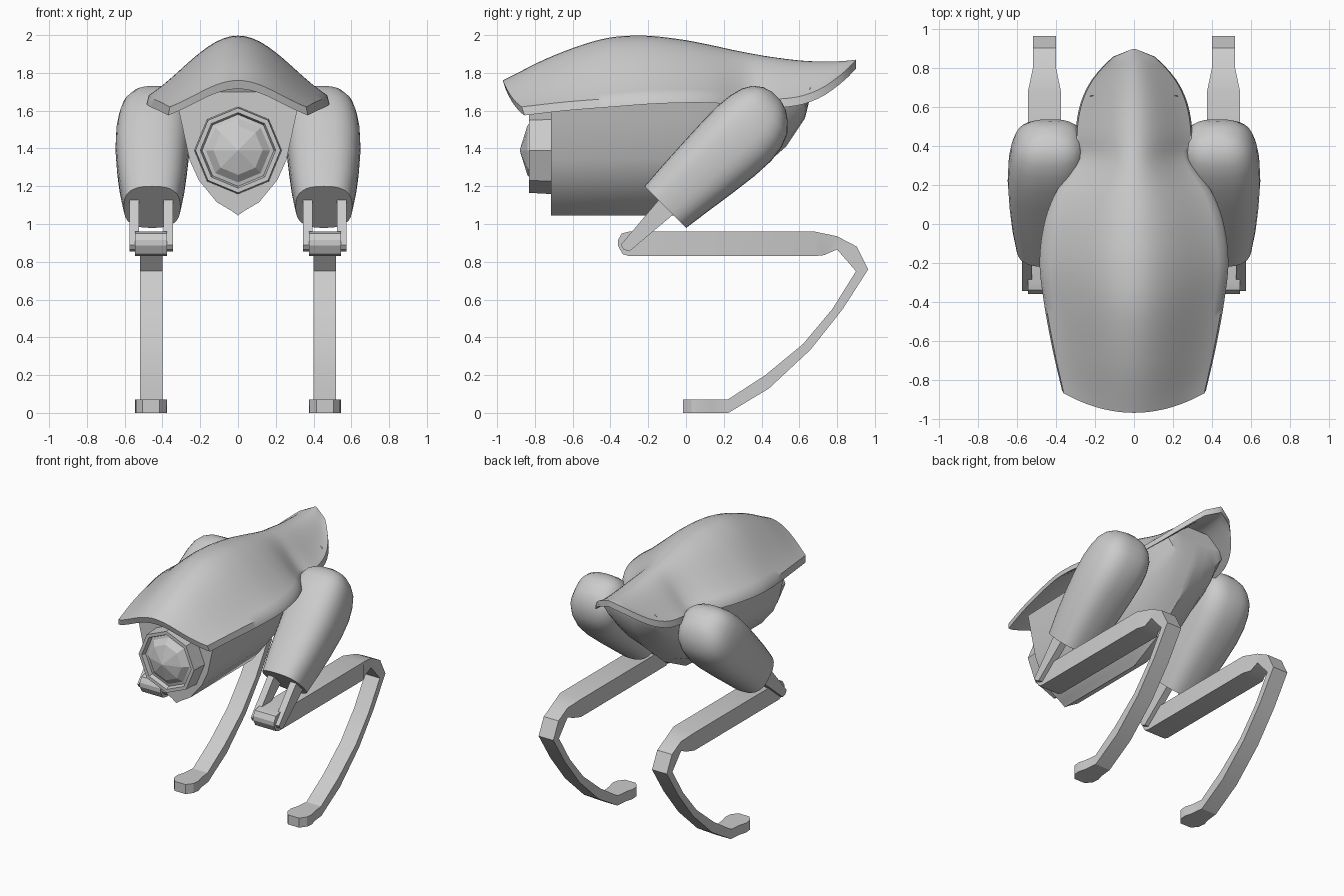
import bpy, bmesh, math
from mathutils import Vector

if "Cube" in bpy.data.objects:
    bpy.data.objects.remove(bpy.data.objects["Cube"])

grey = bpy.data.materials.new("light_grey")
grey.diffuse_color = (0.6, 0.6, 0.6, 1)
grey.use_nodes = True
grey.node_tree.nodes["Principled BSDF"].inputs["Base Color"].default_value = grey.diffuse_color


def finish(name, bm, angle=30):
    """Turn a bmesh into a named, shaded object."""
    bmesh.ops.remove_doubles(bm, verts=bm.verts, dist=1e-4)
    bmesh.ops.recalc_face_normals(bm, faces=bm.faces)
    me = bpy.data.meshes.new(name)
    bm.to_mesh(me)
    bm.free()
    me.materials.append(grey)
    ob = bpy.data.objects.new(name, me)
    bpy.context.collection.objects.link(ob)
    bpy.ops.object.select_all(action='DESELECT')
    ob.select_set(True)
    bpy.context.view_layer.objects.active = ob
    bpy.ops.object.shade_smooth_by_angle(angle=math.radians(angle))
    return ob


def loft(name, rings, angle=30):
    """Skin closed rings of points and cap both ends."""
    bm = bmesh.new()
    vs = [[bm.verts.new(p) for p in r] for r in rings]
    n = len(vs[0])
    for a, b in zip(vs, vs[1:]):
        for i in range(n):
            j = (i + 1) % n
            bm.faces.new((a[i], a[j], b[j], b[i]))
    bm.faces.new(vs[0])
    bm.faces.new(vs[-1])
    return finish(name, bm, angle)


def smooth_at(table, y):
    """Cubic interpolation of table rows (y, values...)."""
    k = max(i for i in range(len(table) - 1) if table[i][0] <= y or i == 0)
    p = [table[min(max(k + d, 0), len(table) - 1)] for d in (-1, 0, 1, 2)]
    h = p[2][0] - p[1][0]
    t = (y - p[1][0]) / h
    out = []
    for c in range(1, len(p[1])):
        m1 = (p[2][c] - p[0][c]) / (p[2][0] - p[0][0]) * h
        m2 = (p[3][c] - p[1][c]) / (p[3][0] - p[1][0]) * h
        out.append((2*t**3 - 3*t**2 + 1) * p[1][c] + (t**3 - 2*t**2 + t) * m1
                   + (3*t**2 - 2*t**3) * p[2][c] + (t**3 - t**2) * m2)
    return out


# Shell: rows are y, half width, ridge height, edge height
SHELL = [(-.87, .37, 1.76, 1.62), (-.65, .42, 1.885, 1.645), (-.4, .465, 1.98, 1.665),
         (-.2, .485, 1.997, 1.68), (0, .46, 1.975, 1.687), (.15, .405, 1.945, 1.685),
         (.27, .325, 1.918, 1.675), (.35, .285, 1.902, 1.665), (.45, .3, 1.885, 1.66),
         (.6, .28, 1.866, 1.675), (.72, .23, 1.86, 1.72), (.82, .15, 1.862, 1.79),
         (.87, .09, 1.866, 1.835), (.9, .006, 1.87, 1.868)]
bm = bmesh.new()
NU, NV = 24, 44
top, low = [], []
for j in range(NV + 1):
    y = -.87 + 1.77 * j / NV
    w, ridge, edge = smooth_at(SHELL, y)
    a, b = [], []
    for i in range(NU + 1):
        u = 2 * i / NU - 1
        f = .5 * (1 - u * u) + .25 * (1 + math.cos(math.pi * u))
        yy = y - .1 * (1 - u * u) * (1 - j / NV) ** 3
        z = edge + (ridge - edge) * f
        a.append(bm.verts.new((w * u * .975, yy, z)))
        b.append(bm.verts.new((w * u, yy + .015 * (1 - j / NV), z - .045)))
    top.append(a)
    low.append(b)
for g in (top, low):
    for j in range(NV):
        for i in range(NU):
            bm.faces.new((g[j][i], g[j][i+1], g[j+1][i+1], g[j+1][i]))
rim = [(j, 0) for j in range(NV)] + [(NV, i) for i in range(NU)] \
    + [(j, NU) for j in range(NV, 0, -1)] + [(0, i) for i in range(NU, 0, -1)]
for (j, i), (k, l) in zip(rim, rim[1:] + rim[:1]):
    bm.faces.new((top[j][i], top[k][l], low[k][l], low[j][i]))
finish("shell", bm, 40)

# Body: keel-shaped section lofted to the rear; rows are y, keel height, width factor
KEEL = [(.1, .04), (.35, .12), (.65, .32), (.8, .5), (.94, .85), (1, 1)]
rings = []
for y, z0, k, z1 in [(-.715, 1.045, 1, 1.63), (0, 1.045, 1, 1.65), (.25, 1.17, 1, 1.65),
                     (.45, 1.34, .92, 1.66), (.53, 1.41, .85, 1.66), (.63, 1.56, .75, 1.68),
                     (.66, 1.68, .7, 1.72)]:
    half = [(.32 * k * x, z0 + (z1 - z0) * h) for x, h in KEEL]
    pts = [(0, z0)] + half + [(.12 * k, z1 + .07), (-.12 * k, z1 + .07)]
    pts += [(-x, z) for x, z in reversed(half)]
    rings.append([(x, y, z) for x, z in pts])
loft("body", rings, 25)

# Nose: eight-sided ring with a recessed faceted lens
rings = []
for r, y in [(.232, -.7), (.225, -.83), (.2, -.83), (.19, -.8), (.17, -.805),
             (.13, -.84), (.002, -.88)]:
    rings.append([(r * math.sin(math.pi * i / 4), y, 1.39 + r * math.cos(math.pi * i / 4))
                  for i in range(8)])
loft("nose_lens", rings, 12)

# Leg outline rows: outer y, z, inner y, z, half width
LEG = [(-.36, .915, -.36, .885, .085), (-.34, .95, -.335, .84, .085),
       (-.3, .96, -.3, .83, .085), (.68, .96, .68, .83, .085), (.8, .935, .73, .835, .06),
       (.905, .88, .8, .865, .06), (.965, .76, .9, .75, .06), (.83, .55, .775, .55, .06),
       (.66, .335, .62, .365, .06), (.44, .13, .42, .2, .06), (.225, 0, .22, .07, .06),
       (.13, 0, .13, .07, .07), (.08, 0, .08, .07, .085), (.03, 0, .03, .07, .08),
       (-.015, 0, -.015, .07, .045)]
# Thigh rows: distance along axis, side offset, half depth, centre x, half width
THIGH = [(0, .848, .156, .455, .15), (.15, .843, .172, .455, .172), (.3, .836, .187, .455, .186),
         (.45, .83, .2, .453, .196), (.57, .828, .204, .447, .198), (.66, .83, .193, .44, .192),
         (.73, .835, .17, .435, .178), (.78, .844, .132, .43, .15), (.815, .846, .085, .43, .105),
         (.832, .847, .03, .43, .04)]


def sgn_pow(v, e):
    return math.copysign(abs(v) ** e, v)


for side, s in (("right", 1), ("left", -1)):
    # Thigh: rounded-square tube tilted up to the rear
    rings = []
    for t, v, h, cx, hx in THIGH:
        ring = []
        for i in range(32):
            a = 2 * math.pi * i / 32
            q = v + h * sgn_pow(math.sin(a), .75)
            p = t + .693
            ring.append((s * (cx + hx * sgn_pow(math.cos(a), .75)),
                         (p - q) * .7071, (p + q) * .7071))
        rings.append(ring)
    loft(side + "_thigh", rings, 50)

    # Fork prongs holding the knee
    for n, (x0, x1) in (("inner", (.345, .395)), ("outer", (.525, .575))):
        prof = [(-.345, .89), (-.33, .865), (-.3, .855), (-.02, 1.09), (-.1, 1.18)]
        loft(f"{side}_{n}_fork", [[(s * x, y, z) for y, z in prof] for x in (x0, x1)])

    # Shin, curved blade and foot in one strip
    rings = [[(s * (.46 - w), y0, z0), (s * (.46 + w), y0, z0),
              (s * (.46 + w), y1, z1), (s * (.46 - w), y1, z1)]
             for y0, z0, y1, z1, w in LEG]
    loft(side + "_leg", rings, 25)
